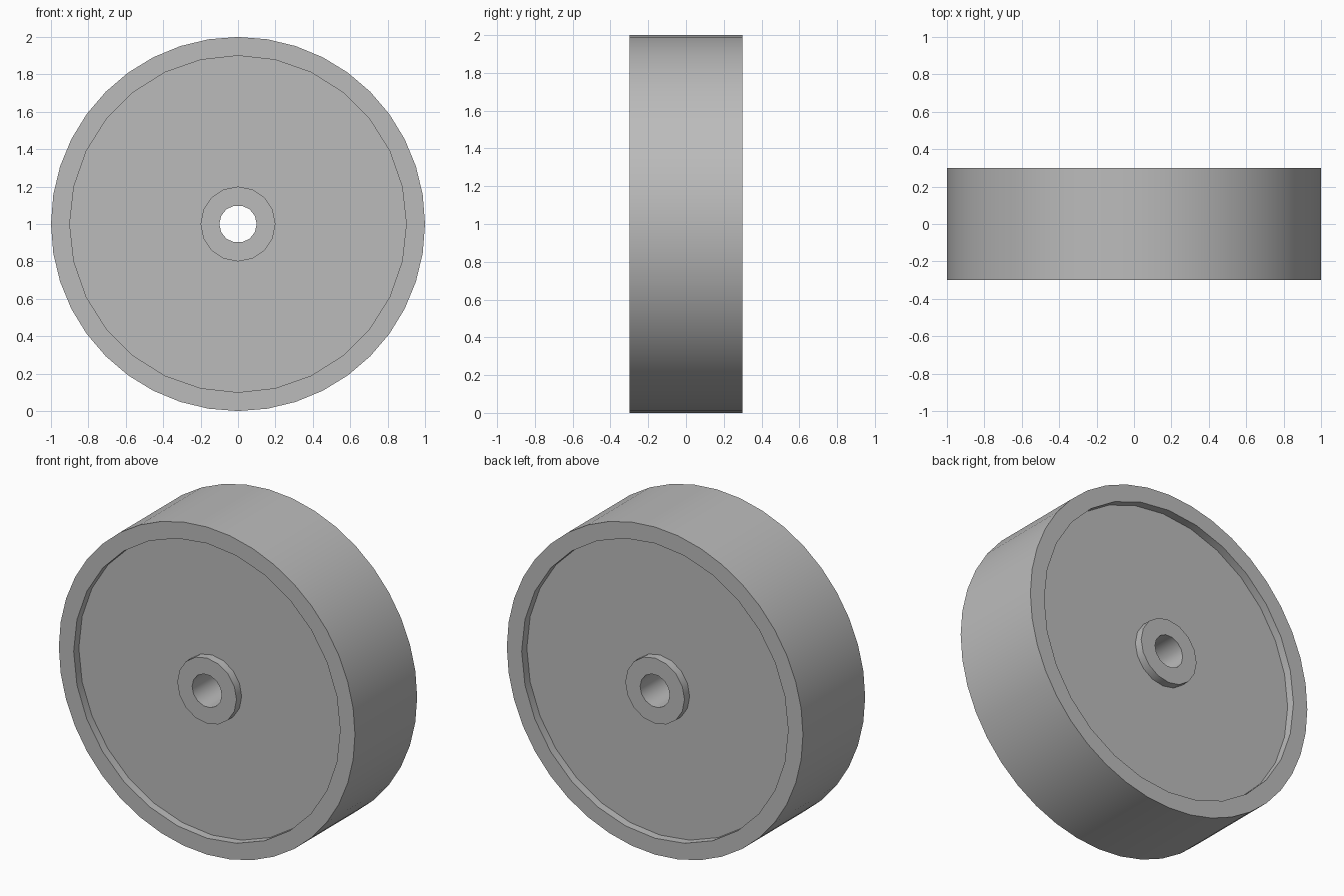
import bpy, bmesh
from math import cos, sin, tau, radians

cube = bpy.data.objects.get("Cube")
if cube:
    bpy.data.objects.remove(cube, do_unlink=True)

HALF = 0.3      # half the width of the wheel
WEB = 0.25      # half the thickness of the recessed disc

grey = bpy.data.materials.new("plain_grey")
grey.use_nodes = True
colour = (0.5, 0.5, 0.5, 1)
grey.diffuse_color = colour
grey.node_tree.nodes["Principled BSDF"].inputs["Base Color"].default_value = colour

bm = bmesh.new()


def ring(radius, sides, y):
    """Closed loop of edges around the axle."""
    verts = [bm.verts.new((radius * cos(tau * i / sides), y,
                           1 + radius * sin(tau * i / sides)))
             for i in range(sides)]
    return [bm.edges.new((verts[i - 1], verts[i])) for i in range(sides)]


def wall(a, b):
    bmesh.ops.bridge_loops(bm, edges=a + b)


def annulus(outer, inner, side):
    bmesh.ops.triangle_fill(bm, edges=outer + inner, use_beauty=True,
                            use_dissolve=False, normal=(0, side, 0))


# Both faces: rim edge, recessed disc and hub boss
tread, bore = [], []
for side in (-1, 1):
    outer = ring(1.0, 40, side * HALF)
    lip = ring(0.9, 28, side * HALF)
    lip_base = ring(0.9, 28, side * WEB)
    boss_base = ring(0.2, 16, side * WEB)
    boss = ring(0.2, 16, side * HALF)
    hole = ring(0.1, 14, side * HALF)
    annulus(outer, lip, side)
    wall(lip, lip_base)
    annulus(lip_base, boss_base, side)
    wall(boss_base, boss)
    annulus(boss, hole, side)
    tread.append(outer)
    bore.append(hole)

# Tread surface and axle hole
wall(*tread)
wall(*bore)
bmesh.ops.recalc_face_normals(bm, faces=bm.faces)

mesh = bpy.data.meshes.new("wheel")
bm.to_mesh(mesh)
bm.free()
mesh.materials.append(grey)
wheel = bpy.data.objects.new("wheel", mesh)
bpy.context.collection.objects.link(wheel)

# Smooth round walls, sharp rims
bpy.ops.object.select_all(action="DESELECT")
wheel.select_set(True)
bpy.context.view_layer.objects.active = wheel
bpy.ops.object.shade_smooth_by_angle(angle=radians(35))
